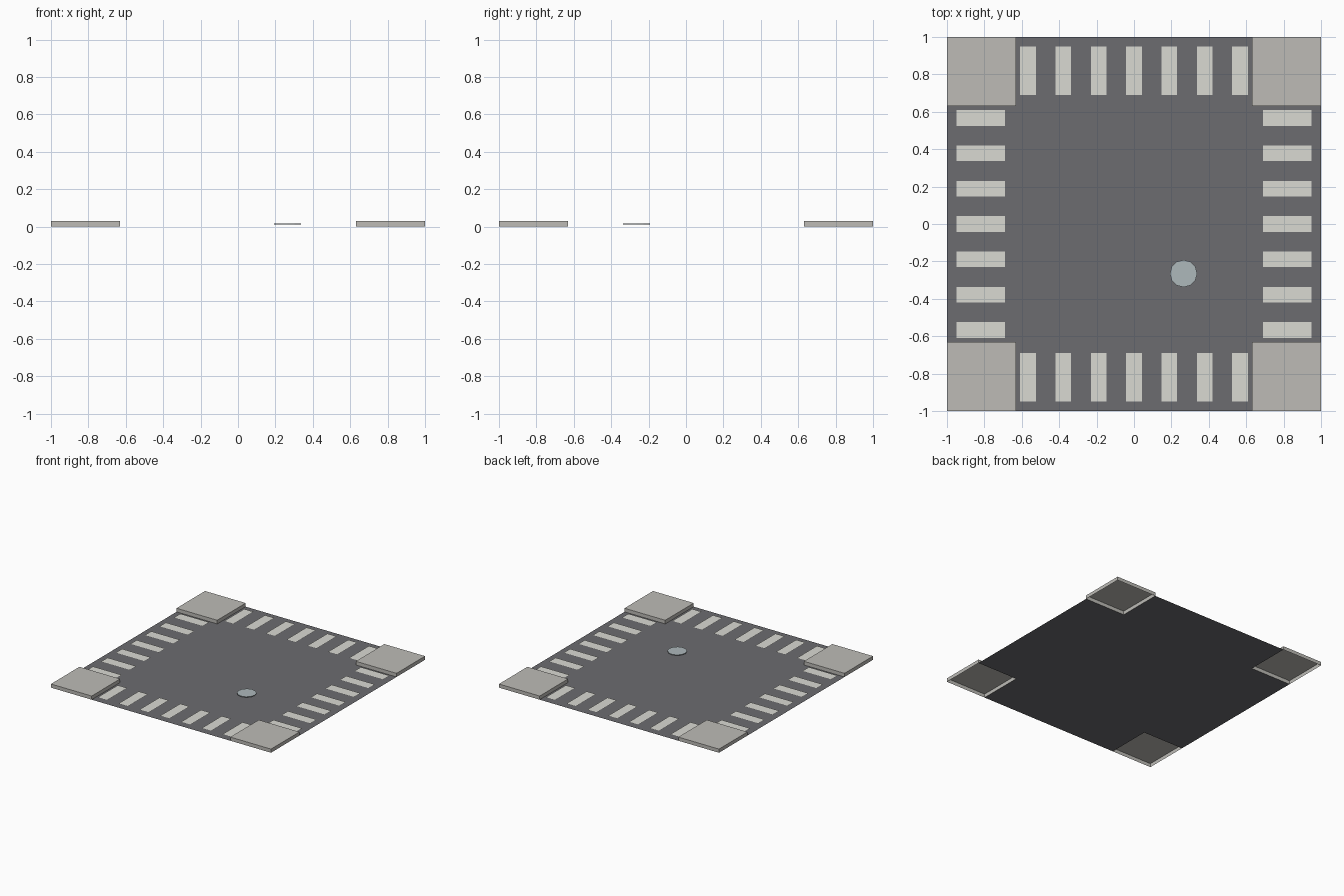
import bpy, bmesh
from math import cos, sin, pi

if "Cube" in bpy.data.objects:
    bpy.data.objects.remove(bpy.data.objects["Cube"])

INNER = 0.63      # inner edge of the corner pavements
CURB = 0.03       # pavement height


def material(name, rgb):
    m = bpy.data.materials.new(name)
    m.diffuse_color = (*rgb, 1)
    m.use_nodes = True
    m.node_tree.nodes["Principled BSDF"].inputs["Base Color"].default_value = m.diffuse_color
    return m


def make(name, bm, mat):
    me = bpy.data.meshes.new(name)
    bm.to_mesh(me)
    bm.free()
    me.materials.append(mat)
    ob = bpy.data.objects.new(name, me)
    bpy.context.collection.objects.link(ob)
    return ob


def add_rect(bm, x0, x1, y0, y1, z):
    pts = ((x0, y0), (x1, y0), (x1, y1), (x0, y1))
    return bm.faces.new([bm.verts.new((x, y, z)) for x, y in pts])


asphalt = material("asphalt", (0.15, 0.15, 0.16))
concrete = material("concrete", (0.51, 0.50, 0.47))
paint = material("paint", (0.70, 0.70, 0.65))
metal = material("metal", (0.42, 0.48, 0.50))

# Cross-shaped road surface, leaving the four corners free
bm = bmesh.new()
edges = (-1, -INNER, INNER, 1)
for i in range(3):
    for j in range(3):
        if i == 1 or j == 1:
            add_rect(bm, edges[i], edges[i + 1], edges[j], edges[j + 1], 0)
bmesh.ops.remove_doubles(bm, verts=bm.verts, dist=1e-4)
make("road", bm, asphalt)

# Raised corner pavements, open underneath
for side_y, sy in (("front", -1), ("back", 1)):
    for side_x, sx in (("left", -1), ("right", 1)):
        bm = bmesh.new()
        xs, ys = sorted((sx * INNER, sx)), sorted((sy * INNER, sy))
        top = add_rect(bm, *xs, *ys, CURB)
        walls = bmesh.ops.extrude_edge_only(bm, edges=list(top.edges))["geom"]
        for v in walls:
            if isinstance(v, bmesh.types.BMVert):
                v.co.z = 0
        bmesh.ops.recalc_face_normals(bm, faces=bm.faces)
        if top.normal.z < 0:
            bmesh.ops.reverse_faces(bm, faces=bm.faces)
        make(f"pavement_{side_y}_{side_x}", bm, concrete)

# Zebra crossings on all four arms
for name, along_x, s in (("front", True, -1), ("back", True, 1),
                         ("left", False, -1), ("right", False, 1)):
    bm = bmesh.new()
    for k in range(-3, 4):
        c = 0.189 * k
        across = (c - 0.042, c + 0.042)
        length = sorted((s * 0.69, s * 0.95))
        if along_x:
            add_rect(bm, *across, *length, 0.006)
        else:
            add_rect(bm, *length, *across, 0.006)
    make(f"crossing_{name}", bm, paint)

# Manhole cover
bm = bmesh.new()
bmesh.ops.create_cone(bm, cap_ends=True, segments=12,
                      radius1=0.073, radius2=0.073, depth=0.005)
bmesh.ops.translate(bm, verts=bm.verts, vec=(0.265, -0.265, 0.0135))
make("manhole_cover", bm, metal)
